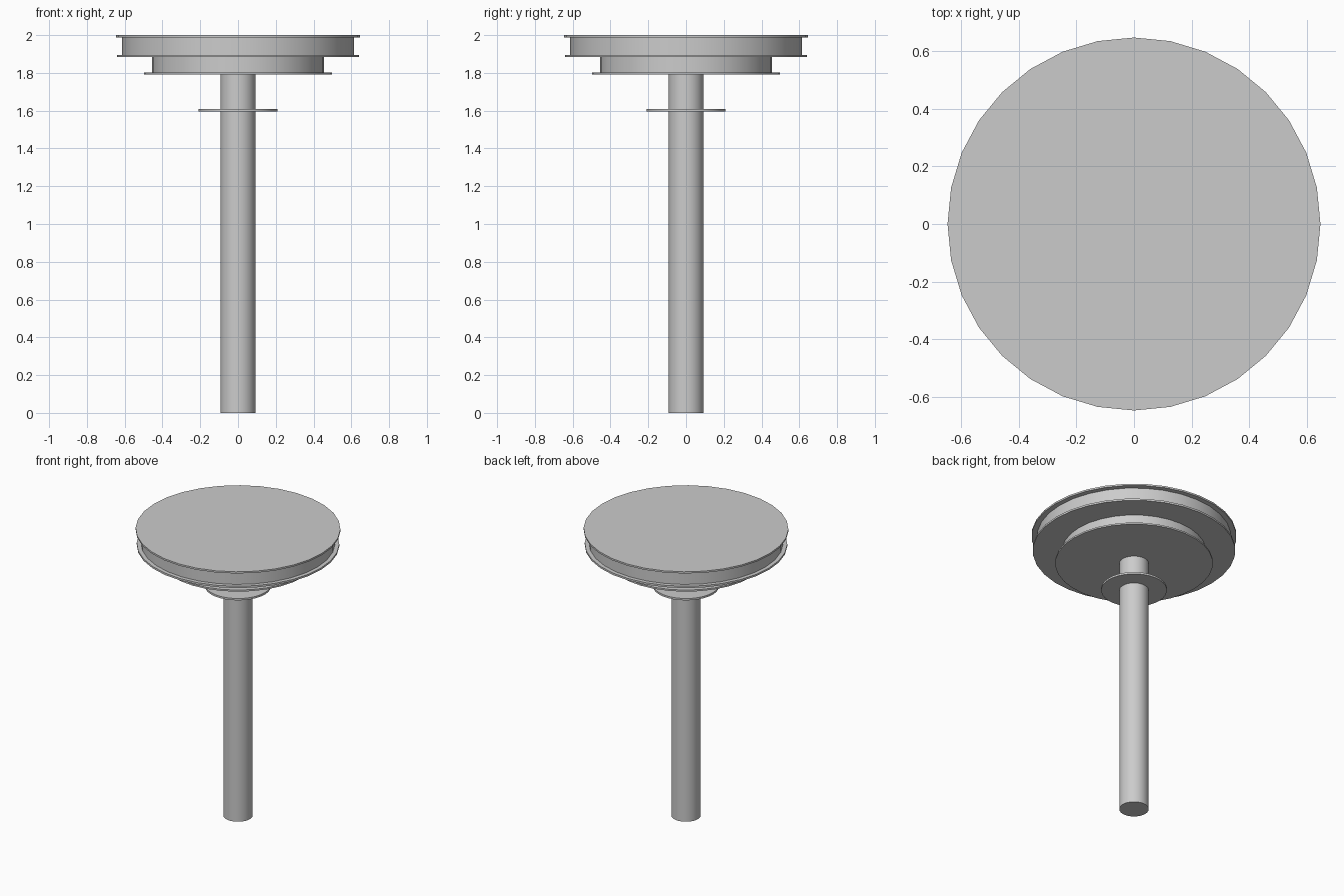
import bpy
import math

# Remove the default cube
cube = bpy.data.objects.get("Cube")
if cube:
    bpy.data.objects.remove(cube, do_unlink=True)

# Single grey material
grey = bpy.data.materials.new("plain_grey")
grey.use_nodes = True
colour = (0.6, 0.6, 0.6, 1)
grey.diffuse_color = colour
grey.node_tree.nodes["Principled BSDF"].inputs["Base Color"].default_value = colour


def disc(name, radius, bottom, top):
    """Upright 32-sided cylinder with smooth sides and sharp rims."""
    bpy.ops.mesh.primitive_cylinder_add(
        vertices=32, radius=radius, depth=top - bottom,
        location=(0, 0, (bottom + top) / 2), rotation=(0, 0, math.pi / 2))
    part = bpy.context.object
    part.name = name
    part.data.materials.append(grey)
    bpy.ops.object.shade_smooth_by_angle(angle=math.radians(30))


# Post and its collar
disc("post", 0.093, 0, 1.805)
disc("collar", 0.208, 1.596, 1.609)

# Lower drum with its bottom flange
disc("lower_flange", 0.498, 1.792, 1.803)
disc("lower_drum", 0.455, 1.80, 1.89)

# Upper drum between two flanges
disc("middle_flange", 0.64, 1.883, 1.896)
disc("upper_drum", 0.613, 1.89, 1.995)
disc("top_plate", 0.647, 1.988, 2.0)
